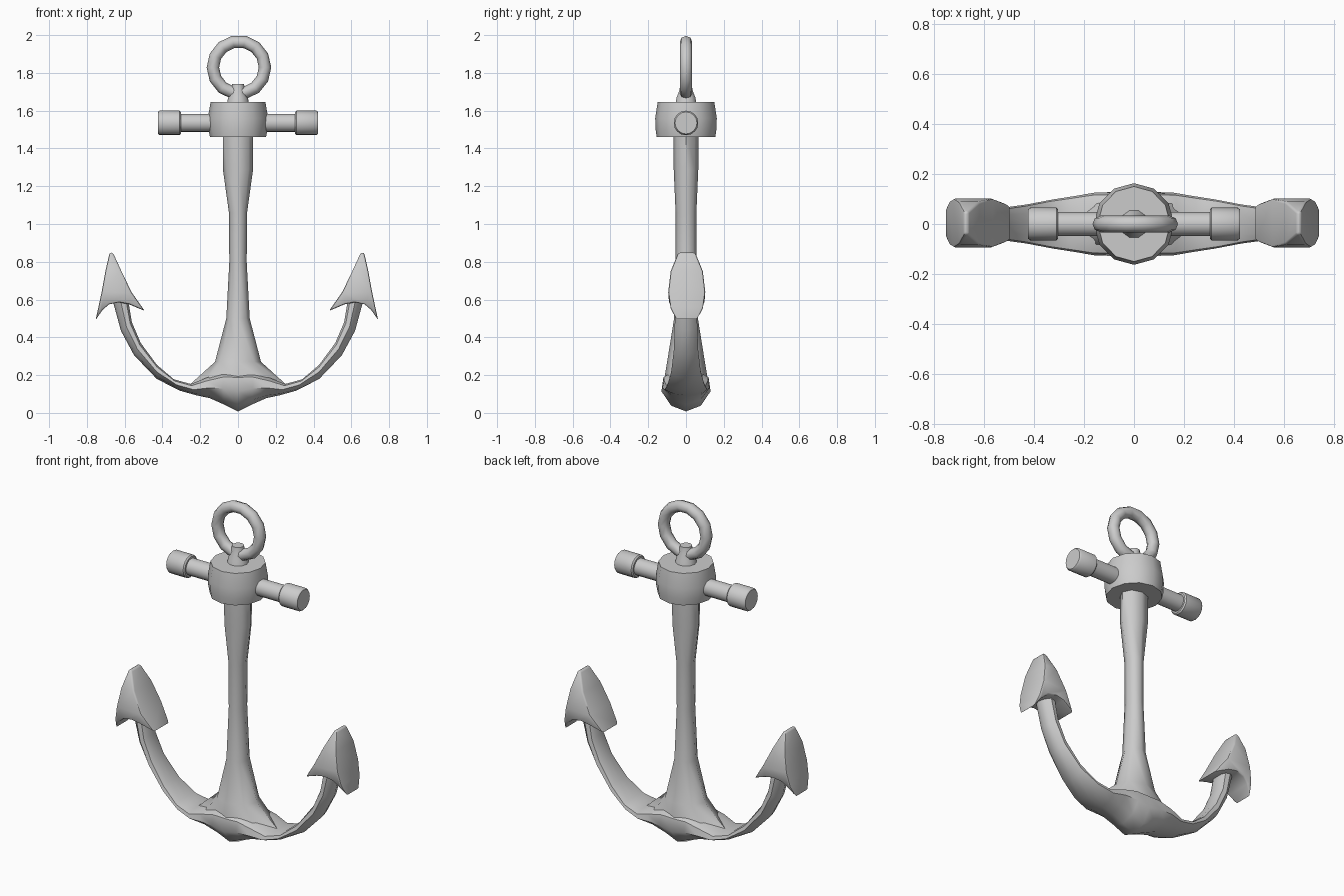
import bpy, math
from math import cos, sin, pi, radians

if "Cube" in bpy.data.objects:
    bpy.data.objects.remove(bpy.data.objects["Cube"])


def finish(name, verts, faces, angle=40, bevel=0):
    me = bpy.data.meshes.new(name)
    me.from_pydata(verts, [], faces)
    ob = bpy.data.objects.new(name, me)
    bpy.context.collection.objects.link(ob)
    bpy.ops.object.select_all(action='DESELECT')
    bpy.context.view_layer.objects.active = ob
    ob.select_set(True)
    # consistent outward normals
    bpy.ops.object.mode_set(mode='EDIT')
    bpy.ops.mesh.select_all(action='SELECT')
    bpy.ops.mesh.normals_make_consistent(inside=False)
    bpy.ops.object.mode_set(mode='OBJECT')
    if bevel:
        mod = ob.modifiers.new("soft_edges", 'BEVEL')
        mod.width, mod.segments, mod.limit_method = bevel, 2, 'ANGLE'
        mod.angle_limit = radians(35)
        bpy.ops.object.modifier_apply(modifier=mod.name)
    bpy.ops.object.shade_smooth_by_angle(angle=radians(angle))
    return ob


def loft(name, rings, closed=False, **kw):
    """Skin a list of equal-length point rings; cap the ends unless closed."""
    n, m = len(rings[0]), len(rings)
    verts = [p for r in rings for p in r]
    faces = []
    for i in range(m if closed else m - 1):
        a, b = i * n, (i + 1) % m * n
        faces += [(a + j, a + (j + 1) % n, b + (j + 1) % n, b + j) for j in range(n)]
    if not closed:
        faces += [tuple(range(n)), tuple(range((m - 1) * n, m * n))]
    return finish(name, verts, faces, **kw)


def ellipse(z, rx, ry, n, cx=0.0):
    return [(cx + rx * cos(2 * pi * k / n), ry * sin(2 * pi * k / n), z) for k in range(n)]


# shank, flaring into the crown
loft("shank", [ellipse(z, rx, ry, 8) for z, rx, ry in [
    (1.50, .080, .067), (1.29, .080, .065), (1.06, .048, .055), (.80, .046, .055),
    (.50, .062, .063), (.27, .122, .100), (.15, .255, .120), (.11, .20, .120)]], angle=50)

# collar and eye stem
loft("collar", [ellipse(z, rx, ry, 12) for z, rx, ry in [
    (1.46, .148, .155), (1.50, .157, .161), (1.56, .160, .163), (1.645, .145, .150)]])
loft("eye_stem", [ellipse(z, r, r, 10) for z, r in [
    (1.62, .062), (1.67, .052), (1.71, .036), (1.742, .032)]])

# shackle ring
tube = []
for i in range(14):
    a = 2 * pi * i / 14
    tube.append([(.005 + (.138 + .033 * cos(b)) * cos(a), .033 * sin(b),
                  1.829 + (.138 + .033 * cos(b)) * sin(a))
                 for b in (2 * pi * j / 8 for j in range(8))])
loft("shackle_ring", tube, closed=True, angle=60)


def rod(name, sections, n=16):
    loft(name, [[(x, r * cos(2 * pi * k / n), 1.535 + r * sin(2 * pi * k / n))
                 for k in range(n)] for x, r in sections])


# stock bar with end caps
rod("stock_bar", [(-.40, .048), (.40, .048)])
for s, side in ((-1, "left"), (1, "right")):
    rod("stock_cap_" + side, [(s * x, r) for x, r in [
        (.303, .058), (.31, .065), (.415, .065), (.424, .058)]])

# curved arms: outer point, inner point, half width in y
ARM = [((.0, .008), (.0, .22), .130), ((.075, .045), (.08, .215), .128),
       ((.15, .078), (.17, .185), .125), ((.22, .093), (.25, .153), .112),
       ((.31, .118), (.34, .178), .098), ((.43, .18), (.43, .255), .078),
       ((.55, .305), (.515, .37), .064), ((.62, .435), (.562, .48), .060),
       ((.665, .60), (.585, .62), .056)]
SECTION = [(0, 0), (.14, .6), (.5, 1), (.85, .92), (1, .55), (1, 0)]
SECTION += [(t, -w) for t, w in SECTION[-2:0:-1]]


def arm_ring(s, station):
    (ox, oz), (ix, iz), w = station
    return [(s * (ox + t * (ix - ox)), y * w, oz + t * (iz - oz)) for t, y in SECTION]


loft("arms", [arm_ring(-1, a) for a in ARM[:0:-1]] + [arm_ring(1, a) for a in ARM], angle=50)

# flukes: arrowhead outline (x, z, half width in y)
FLUKE = [(.668, .848, .045), (.690, .75, .085), (.710, .64, .098), (.727, .56, .088),
         (.742, .492, .055), (.705, .545, .080), (.67, .575, .090), (.62, .585, .094),
         (.565, .575, .092), (.482, .540, .070), (.552, .64, .098), (.605, .75, .085),
         (.650, .848, .045)]
for s, side, shift in ((-1, "left", .012), (1, "right", 0)):
    n = len(FLUKE)
    verts = [(s * (x + shift), .004 + e * w, z) for e in (-1, 1) for x, z, w in FLUKE]
    faces = [(i, (i + 1) % n, n + (i + 1) % n, n + i) for i in range(n)]
    # side walls in strips from tip to barbs
    wall = [(12, 0, 1, 11), (11, 1, 2, 10), (10, 2, 6, 7), (10, 7, 8),
            (10, 8, 9), (2, 3, 5, 6), (3, 4, 5)]
    faces += wall + [tuple(n + i for i in f) for f in wall]
    finish("fluke_" + side, verts, faces, angle=40, bevel=.012)
